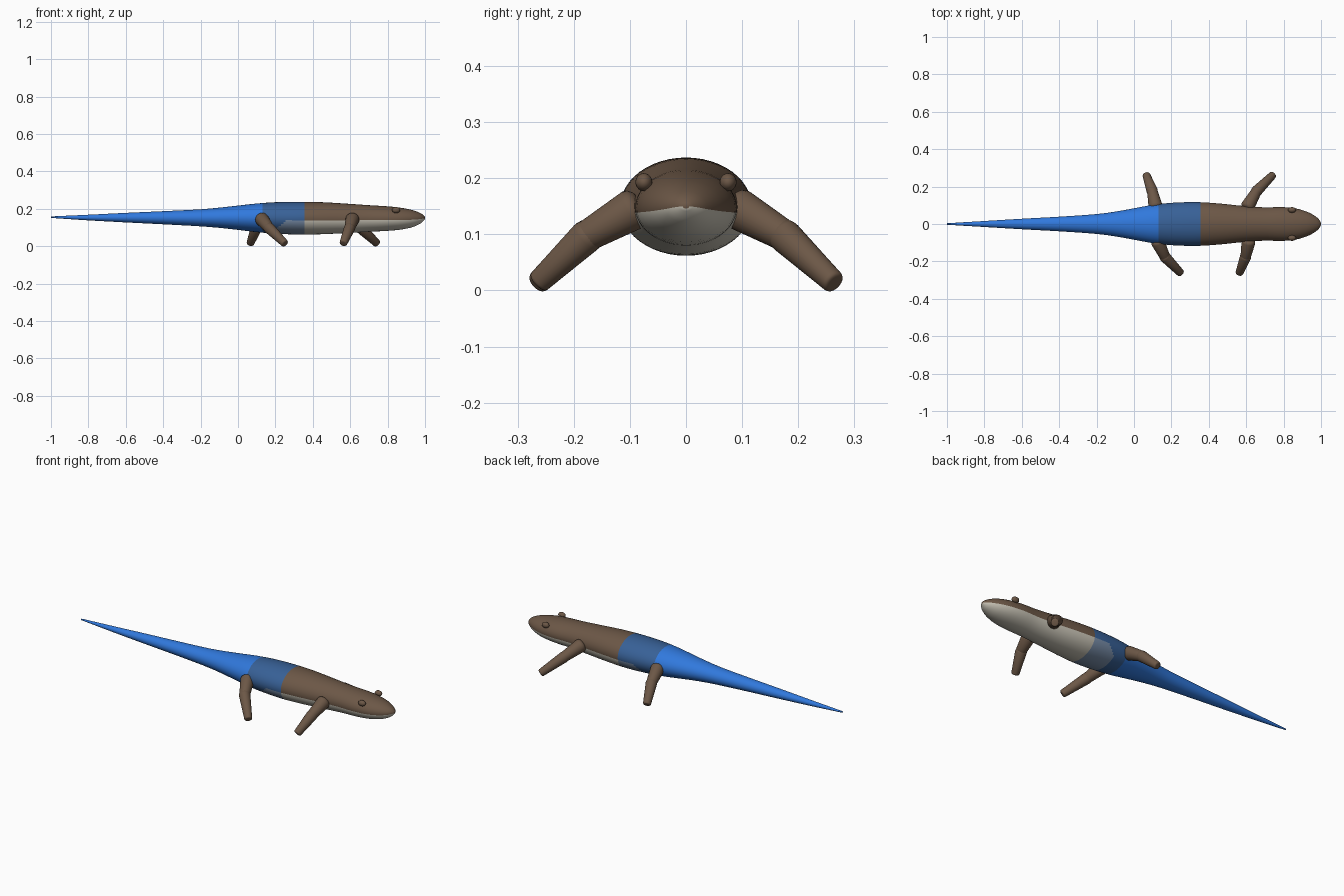
import bpy, bmesh, math
from mathutils import Vector

if "Cube" in bpy.data.objects:
    bpy.data.objects.remove(bpy.data.objects["Cube"])


def material(name, rgb):
    m = bpy.data.materials.new(name)
    m.diffuse_color = (*rgb, 1)
    m.use_nodes = True
    m.node_tree.nodes["Principled BSDF"].inputs["Base Color"].default_value = m.diffuse_color
    return m


BROWN = material("brown skin", (0.150, 0.096, 0.062))
BELLY = material("pale belly", (0.56, 0.53, 0.45))
TAIL = material("bright blue", (0.030, 0.190, 0.720))
BAND = material("dusky blue", (0.039, 0.119, 0.310))
PALE_BAND = material("grey blue", (0.19, 0.27, 0.40))


def add_object(name, bm, mats):
    bmesh.ops.recalc_face_normals(bm, faces=bm.faces)
    me = bpy.data.meshes.new(name)
    bm.to_mesh(me)
    bm.free()
    for m in mats:
        me.materials.append(m)
    ob = bpy.data.objects.new(name, me)
    bpy.context.collection.objects.link(ob)
    bpy.ops.object.select_all(action='DESELECT')
    ob.select_set(True)
    bpy.context.view_layer.objects.active = ob
    bpy.ops.object.shade_smooth_by_angle(angle=math.radians(40))
    return ob


def loft(bm, rings):
    """Bridge equal vertex rings and cap both ends."""
    n = len(rings[0])
    for a, b in zip(rings, rings[1:]):
        for i in range(n):
            j = (i + 1) % n
            bm.faces.new((a[i], a[j], b[j], b[i]))
    bm.faces.new(rings[0])
    bm.faces.new(rings[-1])


# Body stations: x, half width, bottom z, top z
STATIONS = [
    (-1.0, 0.004, 0.151, 0.159), (-0.8, 0.016, 0.138, 0.168),
    (-0.6, 0.028, 0.127, 0.178), (-0.4, 0.039, 0.117, 0.187),
    (-0.2, 0.053, 0.106, 0.197), (-0.1, 0.066, 0.098, 0.206),
    (0.0, 0.084, 0.087, 0.217), (0.1, 0.102, 0.075, 0.228),
    (0.2, 0.113, 0.067, 0.235), (0.33, 0.117, 0.062, 0.237),
    (0.45, 0.110, 0.064, 0.235), (0.6, 0.095, 0.071, 0.226),
    (0.7, 0.089, 0.077, 0.219), (0.8, 0.090, 0.082, 0.213),
    (0.88, 0.080, 0.090, 0.204), (0.94, 0.059, 0.104, 0.191),
    (0.98, 0.034, 0.124, 0.174), (0.995, 0.016, 0.139, 0.162),
    (1.0, 0.006, 0.146, 0.155)]


def section(x):
    """Smooth (Hermite) interpolation of the stations."""
    k = 0
    while k < len(STATIONS) - 2 and x > STATIONS[k + 1][0]:
        k += 1
    p, q = STATIONS[k], STATIONS[k + 1]
    o, r = STATIONS[max(k - 1, 0)], STATIONS[min(k + 2, len(STATIONS) - 1)]
    h = q[0] - p[0]
    t = (x - p[0]) / h
    out = []
    for c in (1, 2, 3):
        m0 = (q[c] - o[c]) / (q[0] - o[0]) * h
        m1 = (r[c] - p[c]) / (r[0] - p[0]) * h
        out.append((2*t**3 - 3*t*t + 1) * p[c] + (t**3 - 2*t*t + t) * m0
                   + (3*t*t - 2*t**3) * q[c] + (t**3 - t*t) * m1)
    return out


# Body with tail and head; rings fall exactly on the colour borders
SEG = 48
BAND_START, BAND_END = 0.13, 0.355
xs = [-1 + 0.05 * i for i in range(22)] + [0.09]
xs += [BAND_START + 0.0125 * i for i in range(19)]
xs += [0.38 + 0.03 * i for i in range(18)]
xs += [0.92, 0.94, 0.96, 0.975, 0.985, 0.992, 0.997, 1.0]
bm = bmesh.new()
rings = []
for x in xs:
    w, lo, hi = section(x)
    zc, h = (lo + hi) / 2, (hi - lo) / 2
    rings.append([bm.verts.new((x, w * math.cos(2 * math.pi * i / SEG),
                                zc + h * math.sin(2 * math.pi * i / SEG)))
                  for i in range(SEG)])
loft(bm, rings)
for f in bm.faces:
    c = f.calc_center_median()
    w, lo, hi = section(c.x)
    rel = (c.z - (lo + hi) / 2) / ((hi - lo) / 2)
    # the belly patch has a rounded rear end under the band
    rear = min(max((c.x - 0.20) / 0.06, 0), 1)
    limit = -0.14 - 0.86 * (1 - math.sqrt(rear))
    under = rel < limit
    if c.x < BAND_START:
        f.material_index = 2
    elif c.x < BAND_END:
        f.material_index = 4 if under else 3
    else:
        f.material_index = 1 if under else 0
add_object("body", bm, [BROWN, BELLY, TAIL, BAND, PALE_BAND])


def limb(bm, a, b, ra, rb, round_end):
    """Tapered limb section with rounded rims."""
    a, b = Vector(a), Vector(b)
    d = (b - a).normalized()
    u = d.orthogonal().normalized()
    v = d.cross(u)
    length = (b - a).length
    e = round_end
    prof = [(0, ra * 0.45), (0.003, ra * 0.72), (0.010, ra * 0.93), (0.020, ra),
            (length - e, rb), (length - e * 0.4, rb * 0.93),
            (length - e * 0.1, rb * 0.78), (length, rb * 0.6)]
    loft(bm, [[bm.verts.new(a + d * s + r * (u * math.cos(t) + v * math.sin(t)))
               for t in (2 * math.pi * i / 24 for i in range(24))]
              for s, r in prof])


# Legs: name, side, shoulder x, knee x, foot x
for name, side, x0, x1, x2 in [("front_right_leg", -1, 0.615, 0.597, 0.562),
                               ("front_left_leg", 1, 0.600, 0.655, 0.745),
                               ("rear_right_leg", -1, 0.120, 0.165, 0.252),
                               ("rear_left_leg", 1, 0.118, 0.098, 0.065)]:
    bm = bmesh.new()
    hip = (x0, side * 0.080, 0.153)
    knee = Vector((x1, side * 0.175, 0.098))
    foot = Vector((x2, side * 0.265, 0.013))
    limb(bm, hip, knee + (knee - Vector(hip)) * 0.12, 0.037, 0.028, 0.014)
    limb(bm, knee - (foot - knee) * 0.12, foot, 0.030, 0.021, 0.007)
    add_object(name, bm, [BROWN])

# Eyes
for name, side in (("right_eye", -1), ("left_eye", 1)):
    bm = bmesh.new()
    bmesh.ops.create_uvsphere(bm, u_segments=24, v_segments=14, radius=1)
    for vert in bm.verts:
        vert.co = Vector((0.845 + vert.co.x * 0.022,
                          side * 0.075 + vert.co.y * 0.015,
                          0.193 + vert.co.z * 0.016))
    add_object(name, bm, [BROWN])
